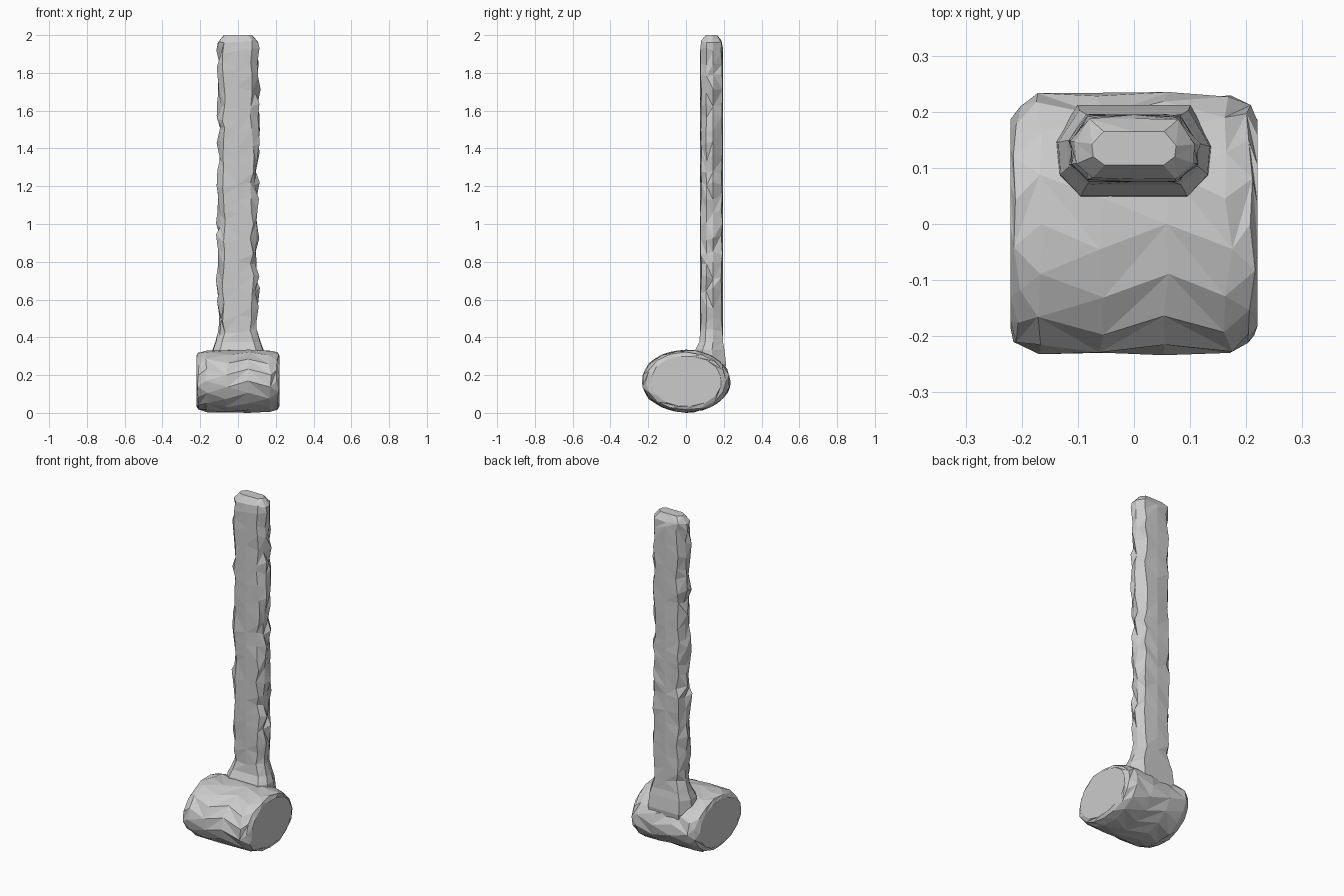
import bpy, bmesh, math, random

if "Cube" in bpy.data.objects:
    bpy.data.objects.remove(bpy.data.objects["Cube"])

random.seed(7)


def loft(name, rings):
    """Triangulated skin over equal-length rings of points, with capped ends."""
    bm = bmesh.new()
    rows = [[bm.verts.new(p) for p in ring] for ring in rings]
    n = len(rows[0])
    for a, b in zip(rows, rows[1:]):
        for i in range(n):
            j = (i + 1) % n
            if random.random() < 0.5:
                tris = ((a[i], a[j], b[j]), (a[i], b[j], b[i]))
            else:
                tris = ((a[i], a[j], b[i]), (a[j], b[j], b[i]))
            for t in tris:
                bm.faces.new(t)
    bm.faces.new(rows[0])
    bm.faces.new(rows[-1])
    bmesh.ops.triangulate(bm, faces=[f for f in bm.faces if len(f.verts) > 3])
    bmesh.ops.recalc_face_normals(bm, faces=bm.faces)
    mesh = bpy.data.meshes.new(name)
    bm.to_mesh(mesh)
    bm.free()
    ob = bpy.data.objects.new(name, mesh)
    bpy.context.collection.objects.link(ob)
    return ob


def rnd(amount):
    return random.uniform(-amount, amount)


# Hammer head: rough elliptical drum along x with chipped, rounded rims
SIDES = 16
head_rings = []
for k, (x, s) in enumerate([(-0.22, 0.8), (-0.208, 0.91), (-0.168, 0.985), (-0.06, 1.0),
                            (0.06, 1.0), (0.168, 0.985), (0.208, 0.91), (0.22, 0.8)]):
    end = k in (0, 7)
    ring = []
    for i in range(SIDES):
        a = 2 * math.pi * (i + 0.5 * (k % 2)) / SIDES
        r = s * (1 + random.uniform(-0.02, 0.012))
        ring.append((x + (0 if end else rnd(0.008)),
                     0.236 * r * math.cos(a), 0.169 + 0.167 * r * math.sin(a)))
    head_rings.append(ring)
head = loft("hammer_head", head_rings)

# Handle cross-section: flat front and back, narrow chipped sides
SECTION = [(-0.7, -1), (0, -1), (0.7, -1), (0.97, -0.5), (1, 0.15),
           (0.72, 1), (0, 1), (-0.72, 1), (-1, 0.25), (-0.97, -0.5)]


def handle_ring(z, half_x, y0, y1, chip):
    ring = []
    for u, v in SECTION:
        side = abs(u) > 0.5
        inward = 1 - chip * (random.uniform(0, 0.24) if side else 0)
        vy = v * (1 - chip * (random.uniform(0, 0.15) if side else 0.0))
        ring.append((u * half_x * inward,
                     (y0 + y1) / 2 + vy * (y1 - y0) / 2,
                     z + chip * rnd(0.022)))
    return ring


# Flared foot sunk into the head, long shaft, rounded top
handle_rings = [handle_ring(*p, 0) for p in [(0.17, 0.12, 0.06, 0.20), (0.26, 0.14, 0.04, 0.212),
                                             (0.335, 0.135, 0.05, 0.203), (0.375, 0.12, 0.07, 0.196)]]
COUNT = 22
for k in range(COUNT):
    handle_rings.append(handle_ring(0.43 + k * (1.92 - 0.43) / (COUNT - 1),
                                    0.12, 0.075, 0.195, 1))
handle_rings.append(handle_ring(1.965, 0.112, 0.08, 0.188, 0.3))
handle_rings.append(handle_ring(2.0, 0.075, 0.105, 0.165, 0))
handle = loft("handle", handle_rings)

# Settle the lowest head point on the ground
low = min(v.co.z for v in head.data.vertices)
for v in head.data.vertices:
    if v.co.z < 0.1:
        v.co.z -= low

# Fuse the handle into the head
fuse = head.modifiers.new("fuse_handle", 'BOOLEAN')
fuse.operation = 'UNION'
fuse.solver = 'EXACT'
fuse.object = handle
bpy.context.view_layer.objects.active = head
head.select_set(True)
bpy.ops.object.modifier_apply(modifier=fuse.name)
bpy.data.objects.remove(handle)
head.name = "stone_hammer"
